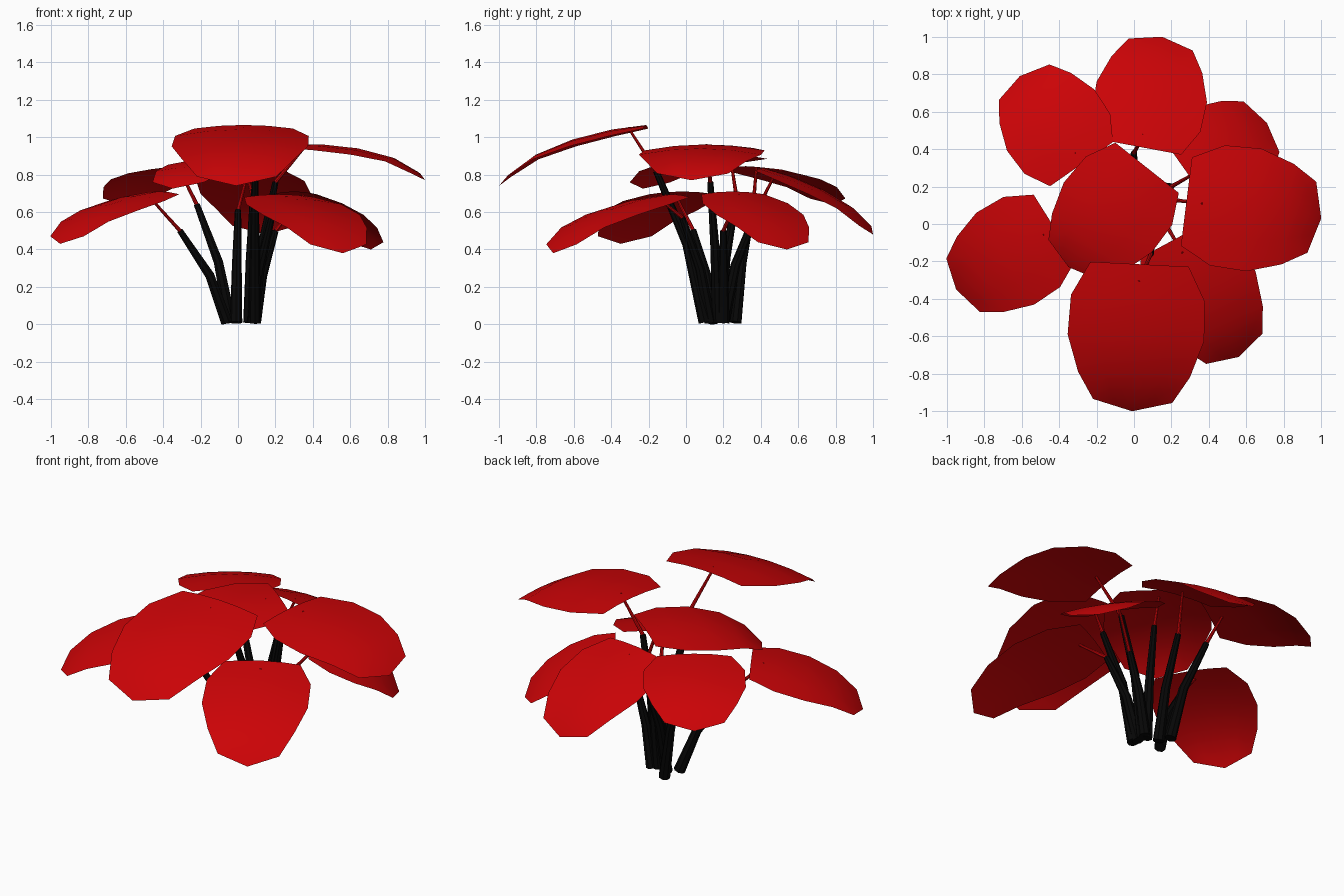
import bpy, bmesh
from mathutils import Vector

cube = bpy.data.objects.get("Cube")
if cube:
    bpy.data.objects.remove(cube, do_unlink=True)


def material(name, rgb):
    mat = bpy.data.materials.new(name)
    mat.use_nodes = True
    mat.diffuse_color = (*rgb, 1)
    mat.node_tree.nodes["Principled BSDF"].inputs["Base Color"].default_value = (*rgb, 1)
    return mat


RED = material("petal red", (0.6, 0.001, 0.002))
BLACK = material("stem black", (0.002, 0.002, 0.002))

# Leaf rows: position along the leaf, relative half width, upward bulge
ROWS = [(0, .72, 0), (.23, .98, .06), (.5, 1, .1), (.75, .82, .1), (.93, .58, .045)]
COLUMNS = (-1, -.5, 0, .5, 1)


def add_object(name, mesh, mat):
    mesh.materials.clear()
    mesh.materials.append(mat)
    obj = bpy.data.objects.new(name, mesh)
    bpy.context.collection.objects.link(obj)
    bpy.ops.object.select_all(action="DESELECT")
    obj.select_set(True)
    bpy.context.view_layer.objects.active = obj
    bpy.ops.object.shade_smooth_by_angle()
    return obj


def leaf(name, base, tip, half):
    """Domed sheet with a straight inner edge and a drooping pointed tip."""
    axis = tip - base
    side = Vector((axis.y, -axis.x, 0)).normalized()
    bm = bmesh.new()
    grid = []
    for t, width, bulge in ROWS:
        row = []
        for u in COLUMNS:
            offset = u * width
            p = base + axis * t + side * offset * half
            p.z += bulge * axis.length - .1 * half * offset ** 2
            row.append(bm.verts.new(p))
        grid.append(row)
    for near, far in zip(grid, grid[1:]):
        for i in range(len(COLUMNS) - 1):
            bm.faces.new((near[i], far[i], far[i + 1], near[i + 1]))
    end = bm.verts.new(tip)
    for a, b in zip(grid[-1], grid[-1][1:]):
        bm.faces.new((a, end, b))
    bmesh.ops.recalc_face_normals(bm, faces=bm.faces)
    if sum(f.normal.z for f in bm.faces) < 0:
        bmesh.ops.reverse_faces(bm, faces=bm.faces)
    mesh = bpy.data.meshes.new(name)
    bm.to_mesh(mesh)
    bm.free()
    add_object(name, mesh, RED)


def tube(name, points, radii, mat):
    """Tapered eight-sided tube through the points."""
    curve = bpy.data.curves.new(name, "CURVE")
    curve.dimensions = "3D"
    curve.bevel_depth = 1
    curve.bevel_resolution = 2
    curve.use_fill_caps = True
    spline = curve.splines.new("POLY")
    spline.points.add(len(points) - 1)
    for slot, p, r in zip(spline.points, points, radii):
        slot.co = (*p, 1)
        slot.radius = r
    helper = bpy.data.objects.new("curve_helper", curve)
    bpy.context.collection.objects.link(helper)
    bpy.context.view_layer.update()
    mesh = bpy.data.meshes.new_from_object(
        helper.evaluated_get(bpy.context.evaluated_depsgraph_get()))
    bpy.data.objects.remove(helper, do_unlink=True)
    add_object(name, mesh, mat)


# Each leaf: name, middle of inner edge, tip, half width, stem top, stem foot
LEAVES = [
    ("front", (.03, -.215, 1.065), (-.01, -1, .74), .365, (.09, -.16, .82), (.09, .1)),
    ("left", (.28, .12, .96), (1, .03, .77), .33, (.2, .13, .76), (.08, .17)),
    ("centre", (.07, .3, .9), (-.35, -.23, .725), .3, (.08, .27, .68), (.06, .18)),
    ("back", (.04, .41, .835), (.15, 1, .48), .3, (0, .38, .61), (-.01, .2)),
    ("back_right", (-.28, .32, .845), (-.61, .79, .64), .285, (-.22, .36, .64), (-.04, .265)),
    ("right", (-.425, -.02, .71), (-.95, -.35, .43), .29, (-.31, .04, .5), (-.06, .15)),
    ("front_left", (.22, -.08, .695), (.56, -.71, .38), .295, (.18, -.02, .57), (.08, .13)),
    ("back_left", (.3, .25, .71), (.71, .54, .4), .285, (.2, .2, .5), (.09, .2)),
]

for name, base, tip, half, top, foot in LEAVES:
    base, tip, top, foot = Vector(base), Vector(tip), Vector(top), Vector((*foot, .01))
    leaf(name + "_leaf", base, tip, half)

    # Black stem bends outward halfway up
    bend = foot.lerp(top, .36)
    bend.z = top.z * .52
    tube(name + "_stem", [foot, bend, top], [.033, .026, .017], BLACK)

    # Thin red stalk meets the leaf a little inside its straight edge
    joint = base.lerp(tip, .12)
    joint.z += .03 * (tip - base).length
    tube(name + "_stalk", [top, joint], [.011, .007], RED)
